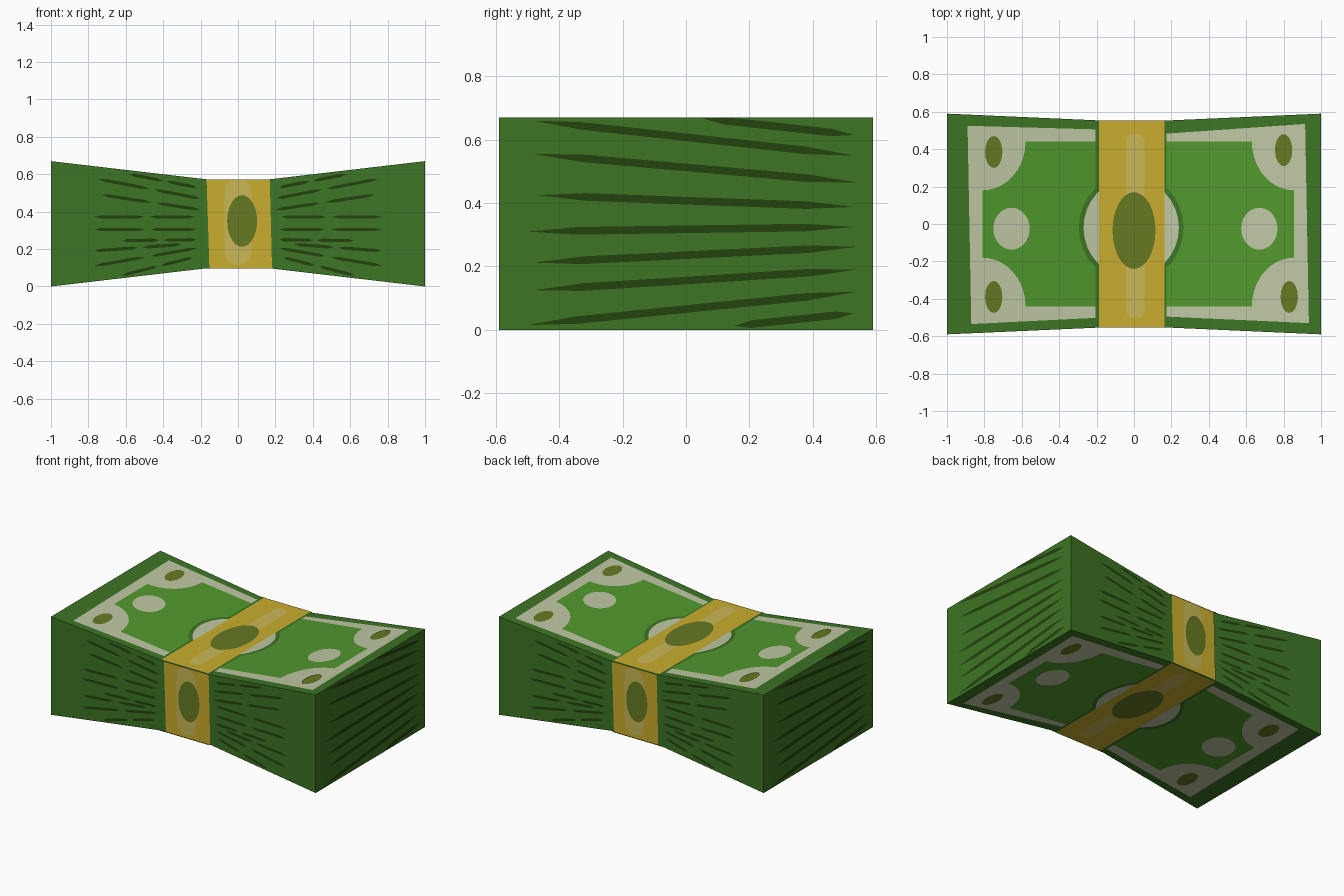
import bpy, bmesh, math
from mathutils import Vector

if "Cube" in bpy.data.objects:
    bpy.data.objects.remove(bpy.data.objects["Cube"])


def material(name, r, g, b):
    m = bpy.data.materials.new(name)
    lin = [((c / 255 + 0.055) / 1.055) ** 2.4 for c in (r, g, b)]
    m.diffuse_color = (*lin, 1)
    m.use_nodes = True
    m.node_tree.nodes["Principled BSDF"].inputs["Base Color"].default_value = m.diffuse_color
    return m


DARK = material("dark green", 61, 117, 36)
LIGHT = material("light green", 81, 152, 45)
CREAM = material("cream", 192, 200, 164)
GOLD = material("gold", 202, 174, 46)
PALE = material("pale gold", 202, 184, 86)
OLIVE = material("olive", 102, 122, 34)
LINE = material("deep green", 36, 66, 14)

BEND, MID = 0.17, 0.335      # pinch edge under the band, centre height
STEP = 0.0013                # height of one painted layer


def pinch(x):
    """Half depth and half height of the bundle at x."""
    t = max(0, abs(x) - BEND) / (1 - BEND)
    return 0.553 + 0.037 * t, 0.238 + 0.097 * t


def add_object(name, bm, mat):
    me = bpy.data.meshes.new(name)
    bm.to_mesh(me)
    bm.free()
    me.materials.append(mat)
    ob = bpy.data.objects.new(name, me)
    bpy.context.collection.objects.link(ob)
    return ob


# Bundle of notes: four rectangular sections joined in a row
bm = bmesh.new()
rings = []
for x in (-1, -BEND, BEND, 1):
    y, z = pinch(x)
    rings.append([bm.verts.new((x, a * y, MID + b * z))
                  for a, b in ((-1, -1), (1, -1), (1, 1), (-1, 1))])
for a, b in zip(rings, rings[1:]):
    for i in range(4):
        j = (i + 1) % 4
        bm.faces.new((a[i], a[j], b[j], b[i]))
bm.faces.new(rings[0])
bm.faces.new(rings[-1])
bmesh.ops.recalc_face_normals(bm, faces=bm.faces)
add_object("note_bundle", bm, DARK)


# Each side maps flat (u, v) drawings onto the bundle surface
def lid(s):
    def f(u, v, off):
        y, z = pinch(u)
        return u, s * max(-y, min(y, v)), MID + s * (z + off)
    return f, Vector((0, 0, s))


def flank(s):
    def f(u, v, off):
        x = -s * u
        y, z = pinch(x)
        return x, s * (y + off), max(MID - z, min(MID + z, v))
    return f, Vector((0, s, 0))


def end(s):
    def f(u, v, off):
        return s * (1 + off), s * u, max(0, min(2 * MID, v))
    return f, Vector((s, 0, 0))


def paint(name, side, layer, mat, outlines):
    """Thin painted plate: outlines folded over the bends of one side."""
    f, out = side
    bm = bmesh.new()
    for pts in outlines:
        bm.faces.new([bm.verts.new((u, v, 0)) for u, v in pts])
    bmesh.ops.triangulate(bm, faces=bm.faces[:])
    for cut in (-BEND, BEND):
        bmesh.ops.bisect_plane(bm, geom=bm.verts[:] + bm.edges[:] + bm.faces[:],
                               plane_co=(cut, 0, 0), plane_no=(1, 0, 0))
    for v in bm.verts:
        v.co = f(v.co.x, v.co.y, layer * STEP)
    bm.normal_update()
    for face in bm.faces:
        if face.normal.dot(out) < 0:
            face.normal_flip()
    add_object(name, bm, mat)


def oval(cx, cy, rx, ry, a0=0, a1=360, n=32):
    k = n if a1 - a0 == 360 else n + 1
    return [(cx + rx * math.cos(math.radians(a0 + (a1 - a0) * i / n)),
             cy + ry * math.sin(math.radians(a0 + (a1 - a0) * i / n)))
            for i in range(k)]


def box(x0, x1, y0, y1):
    return [(x0, y0), (x1, y0), (x1, y1), (x0, y1)]


def slot(cx, r, y0, y1):
    return oval(cx, y0 + r, r, r, 180, 360, 12) + oval(cx, y1 - r, r, r, 0, 180, 12)


def streak(x0, z0, x1, z1, h):
    """Thin pointed sliver from one point to another."""
    def at(t, d):
        return x0 + (x1 - x0) * t, z0 + (z1 - z0) * t + d
    return [at(0, 0), at(0.15, -h / 2), at(0.85, -h / 2),
            at(1, 0), at(0.85, h / 2), at(0.15, h / 2)]


# Top and bottom: cream border, green field with scooped corners, ovals, band
border = [(-0.89, 0.525), (-0.17, 0.505), (0.17, 0.483), (0.915, 0.535),
          (0.935, -0.53), (0.17, -0.495), (-0.17, -0.5), (-0.87, -0.535)]
field = (oval(-0.81, 0.44, 0.23, 0.26, -90, 0, 10)
         + oval(0.855, 0.44, 0.225, 0.26, 180, 270, 10)
         + oval(0.855, -0.44, 0.225, 0.26, 90, 180, 10)
         + oval(-0.81, -0.44, 0.23, 0.26, 0, 90, 10))
for name, s in (("top", 1), ("bottom", -1)):
    side = lid(s)
    paint(name + "_border", side, 1, CREAM, [border])
    paint(name + "_field", side, 2, LIGHT, [field])
    paint(name + "_band_outline", side, 3, DARK,
          [box(-0.205, 0.175, -0.56, 0.56)])
    paint(name + "_medallion_rim", side, 3.5, DARK,
          [oval(-0.015, -0.02, 0.28, 0.29)])
    paint(name + "_medallion", side, 4.2, CREAM,
          [oval(-0.015, -0.02, 0.255, 0.265)])
    paint(name + "_discs", side, 4, CREAM,
          [oval(x, -0.025, 0.097, 0.112) for x in (-0.655, 0.67)])
    paint(name + "_corner_marks", side, 4, OLIVE,
          [oval(x, y, 0.046, 0.085) for x, y in
           ((-0.75, 0.385), (0.8, 0.395), (-0.75, -0.39), (0.83, -0.39))])
    paint(name + "_band", side, 5, GOLD, [box(-0.187, 0.162, -0.56, 0.56)])
    paint(name + "_band_shine", side, 6, PALE, [slot(0.007, 0.05, -0.505, 0.485)])
    paint(name + "_band_emblem", side, 7, OLIVE, [oval(0, -0.035, 0.115, 0.205)])

# Front and back: band and fanned paper lines
fan = [(0.2, 0.47, 0.75, 0.575), (0.22, 0.53, 0.58, 0.6), (0.2, 0.41, 0.73, 0.49),
       (0.23, 0.372, 0.77, 0.372), (0.22, 0.305, 0.77, 0.305),
       (0.22, 0.25, 0.62, 0.245), (0.3, 0.225, 0.77, 0.19),
       (0.22, 0.205, 0.77, 0.11), (0.24, 0.155, 0.62, 0.06)]
lines = []
for x0, z0, x1, z1 in fan:
    for m in (-1, 1):
        for a, b in ((0, 0.45), (0.5, 1)):
            lines.append(streak(m * (x0 + (x1 - x0) * a), z0 + (z1 - z0) * a,
                                m * (x0 + (x1 - x0) * b), z0 + (z1 - z0) * b, 0.017))
for name, s in (("front", -1), ("back", 1)):
    side = flank(s)
    paint(name + "_paper_lines", side, 1, LINE, lines)
    paint(name + "_band", side, 5, GOLD,
          [[(-0.153, 0.09), (0.182, 0.09), (0.17, 0.6), (-0.168, 0.6)]])
    paint(name + "_band_shine", side, 6, PALE, [slot(0, 0.072, 0.115, 0.575)])
    paint(name + "_band_emblem", side, 7, OLIVE, [oval(0.022, 0.35, 0.08, 0.138)])

# Ends: stepped rows of paper lines
rows = [(0.05, 0.668, 0.53, 0.615), (-0.48, 0.66, 0.53, 0.55),
        (-0.48, 0.555, 0.54, 0.465), (-0.47, 0.425, 0.53, 0.388),
        (-0.5, 0.31, 0.53, 0.325), (-0.48, 0.212, 0.54, 0.262),
        (-0.48, 0.125, 0.54, 0.19), (-0.5, 0.015, 0.54, 0.12),
        (0.15, 0.012, 0.53, 0.052)]
edges = [streak(*r, 0.024) for r in rows]
for name, s in (("right", 1), ("left", -1)):
    paint(name + "_end_paper_lines", end(s), 1, LINE, edges)
